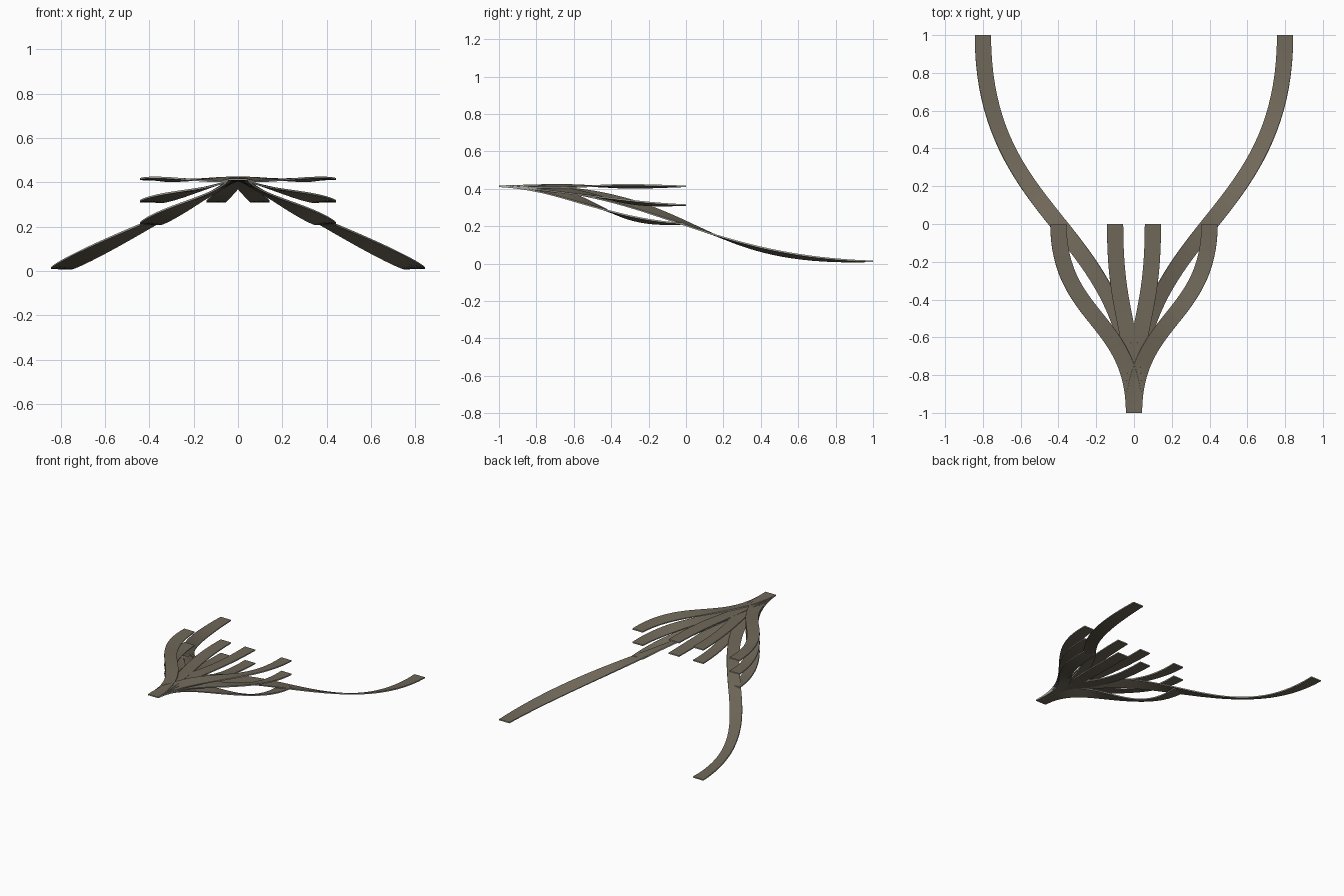
import bpy, bmesh, math
from mathutils import Vector, Matrix

if "Cube" in bpy.data.objects:
    bpy.data.objects.remove(bpy.data.objects["Cube"])


def flat(name, rgb):
    m = bpy.data.materials.new(name)
    m.diffuse_color = (*rgb, 1)
    m.use_nodes = True
    m.node_tree.nodes["Principled BSDF"].inputs["Base Color"].default_value = m.diffuse_color
    return m


taupe = flat("taupe brown", (0.16, 0.137, 0.1))
pale = flat("pale grey edge", (0.45, 0.45, 0.40))

ROOT = Vector((0, -1, 0.413))
HANDLE = 0.5           # handle length as a share of the run in y
STEPS = 40
# thin rectangular cross-section: (across, up)
PROFILE = [(-0.043, -0.004), (-0.043, 0.004), (0.043, 0.004), (0.043, -0.004)]


def ribbon(name, tip, bank):
    """S-shaped ribbon from the shared root to tip, banking into its bends."""
    run = Vector((0, (tip.y - ROOT.y) * HANDLE, 0))
    p0, p1, p2, p3 = ROOT, ROOT + run, tip - run, tip
    bm = bmesh.new()
    rings = []
    for i in range(STEPS + 1):
        t = i / STEPS
        u = 1 - t
        pos = p0 * u**3 + p1 * (3*u*u*t) + p2 * (3*u*t*t) + p3 * t**3
        tan = ((p1 - p0) * (u*u) + (p2 - p1) * (2*u*t) + (p3 - p2) * (t*t)).normalized()
        side = tan.cross(Vector((0, 0, 1))).normalized()
        angle = math.copysign(math.radians(bank), tip.x) * math.sin(2 * math.pi * t)
        side = Matrix.Rotation(angle, 3, tan) @ side
        up = side.cross(tan)
        rings.append([bm.verts.new(pos + side * a + up * b) for a, b in PROFILE])
    # broad faces are taupe, thin side walls and end caps are pale
    for r, s in zip(rings, rings[1:]):
        for k in range(4):
            f = bm.faces.new((r[k], r[(k + 1) % 4], s[(k + 1) % 4], s[k]))
            f.material_index = 1 if k in (0, 2) else 0
    for ring in (rings[0], rings[-1]):
        bm.faces.new(ring).material_index = 1
    bmesh.ops.recalc_face_normals(bm, faces=bm.faces)
    me = bpy.data.meshes.new(name)
    bm.to_mesh(me)
    bm.free()
    me.materials.append(taupe)
    me.materials.append(pale)
    ob = bpy.data.objects.new(name, me)
    bpy.context.collection.objects.link(ob)
    bpy.context.view_layer.objects.active = ob
    ob.select_set(True)
    bpy.ops.object.shade_smooth_by_angle(angle=math.radians(25))
    ob.select_set(False)


# name, x, y, z of the tip, bank angle in degrees
TIPS = [("long_streamer", 0.8, 1, 0.012, 20),
        ("outer_top_ribbon", 0.4, 0, 0.413, 11),
        ("outer_middle_ribbon", 0.4, 0, 0.313, 14),
        ("outer_low_ribbon", 0.4, 0, 0.213, 18),
        ("inner_top_ribbon", 0.1, 0, 0.413, 4),
        ("inner_middle_ribbon", 0.1, 0, 0.313, 4)]

# mirrored pairs
for name, x, y, z, bank in TIPS:
    for label, sgn in (("right", 1), ("left", -1)):
        ribbon(f"{name}_{label}", Vector((x * sgn, y, z)), bank)
